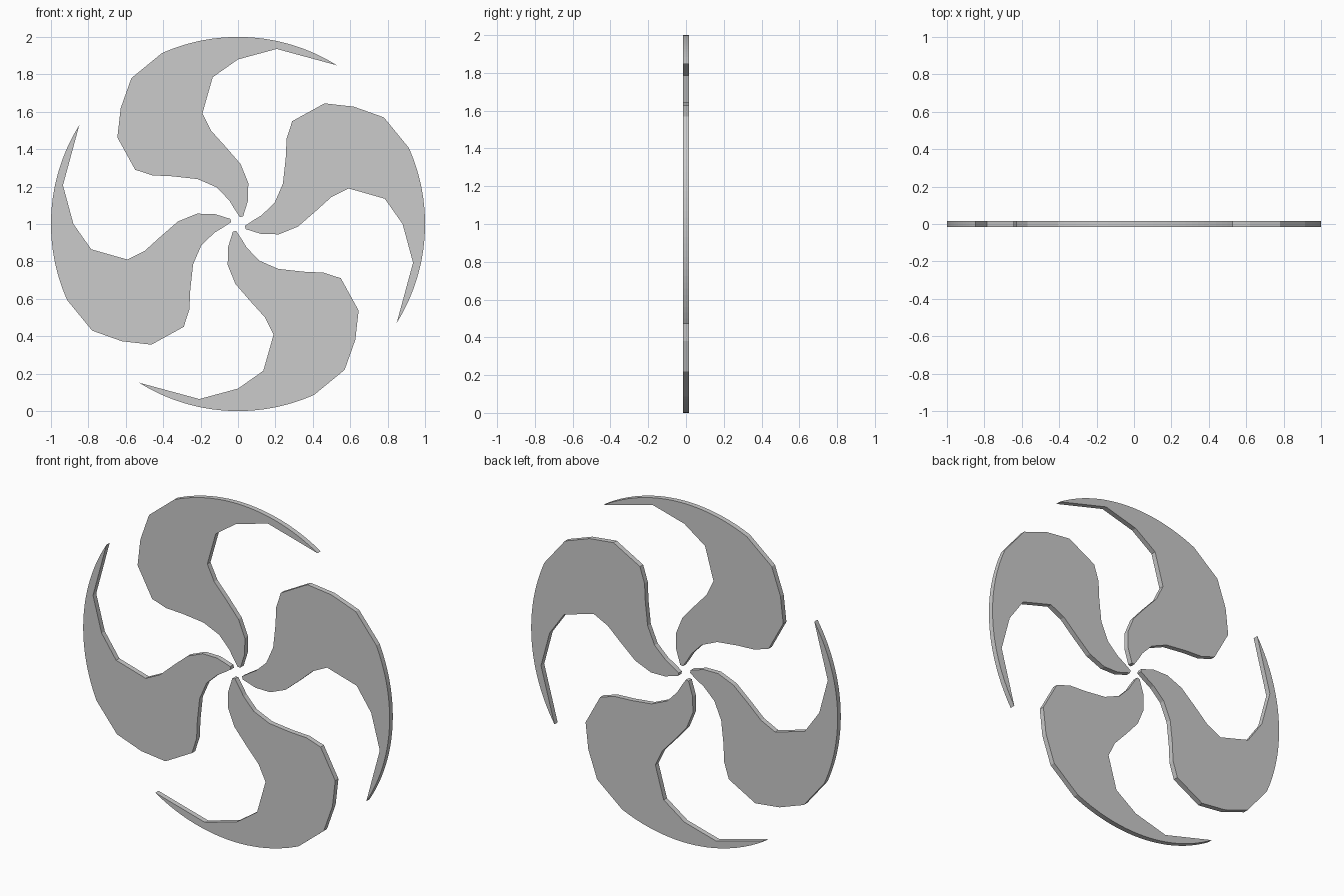
import bpy, bmesh
from math import sin, cos, radians, pi
from mathutils import Matrix, Vector

if "Cube" in bpy.data.objects:
    bpy.data.objects.remove(bpy.data.objects["Cube"])

HALF_THICKNESS = 0.015
CENTRE = Vector((0, 0, 1))

# Blade outline about the hub: smooth outer arc, then faceted back edge,
# root, and hollow front edge returning to the tip
arc = [(cos(radians(a)), sin(radians(a))) for a in range(58, 115, 2)]
back_edge = [(-0.57, 0.78), (-0.627, 0.62), (-0.645, 0.463), (-0.55, 0.29),
             (-0.457, 0.26), (-0.35, 0.255), (-0.215, 0.24), (-0.112, 0.195),
             (-0.046, 0.125)]
root = [(-0.028, 0.04 + 0.04), (0.01, 0.037), (0.027, 0.04)]
root[0] = (-0.02, 0.082)
front_edge = [(0.054, 0.126), (0.055, 0.22), (0.014, 0.32), (-0.066, 0.413),
              (-0.145, 0.5), (-0.19, 0.592), (-0.135, 0.785), (0.0, 0.88),
              (0.207, 0.936)]
outline = arc + back_edge + root + front_edge


def make_blade(name, angle):
    bm = bmesh.new()
    turn = Matrix.Rotation(angle, 3, 'Y')
    verts = [bm.verts.new(turn @ Vector((x, -HALF_THICKNESS, z)) + CENTRE)
             for x, z in outline]
    face = bm.faces.new(verts)
    ext = bmesh.ops.extrude_face_region(bm, geom=[face], use_keep_orig=True)
    moved = [g for g in ext['geom'] if isinstance(g, bmesh.types.BMVert)]
    bmesh.ops.translate(bm, verts=moved, vec=(0, 2 * HALF_THICKNESS, 0))
    bmesh.ops.recalc_face_normals(bm, faces=bm.faces[:])
    mesh = bpy.data.meshes.new(name)
    bm.to_mesh(mesh)
    bm.free()
    obj = bpy.data.objects.new(name, mesh)
    bpy.context.collection.objects.link(obj)


# Four identical blades, a quarter turn apart
for i, side in enumerate(("top", "right", "bottom", "left")):
    make_blade(f"blade_{side}", i * pi / 2)
